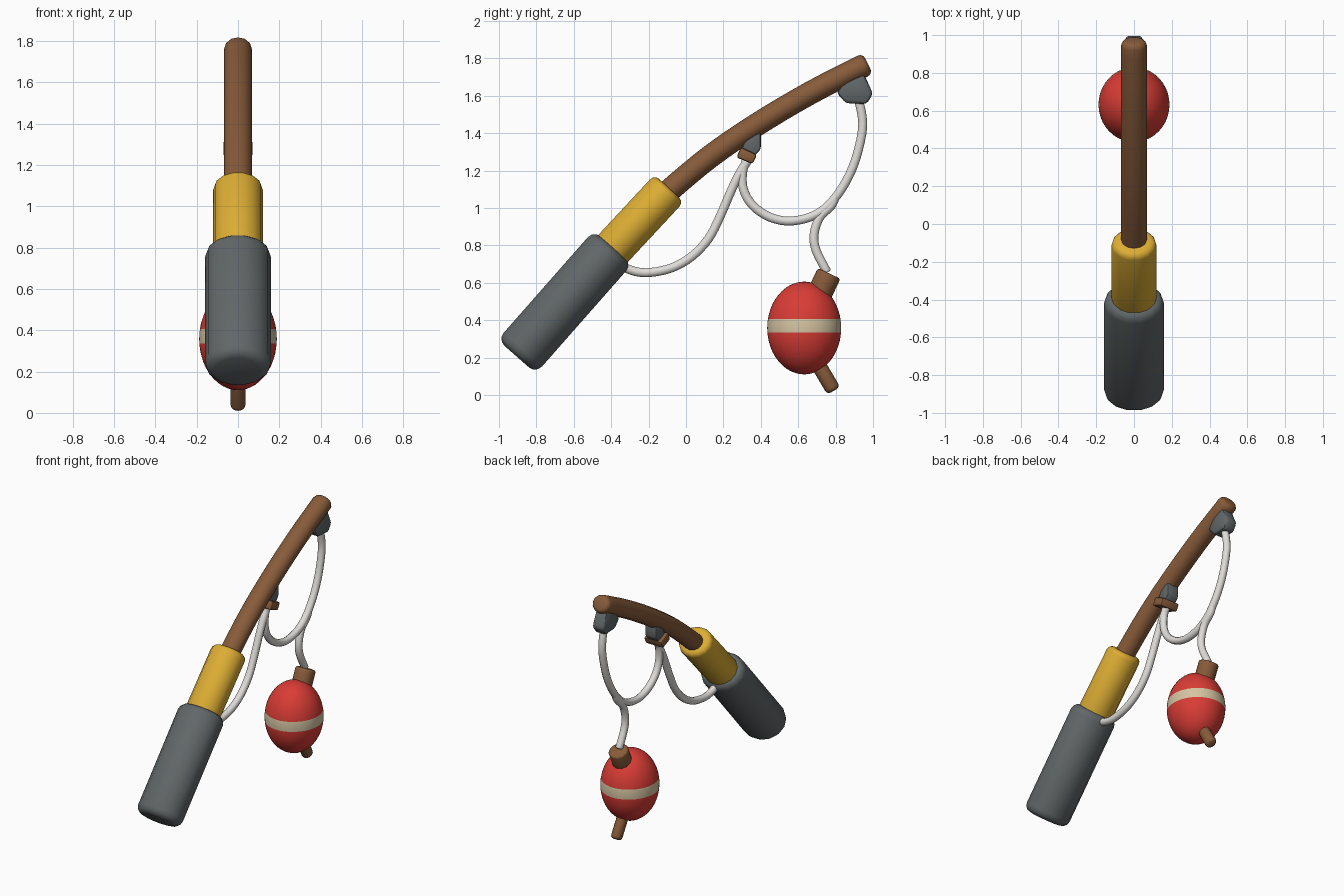
import bpy, bmesh, math
from mathutils import Vector

if "Cube" in bpy.data.objects:
    bpy.data.objects.remove(bpy.data.objects["Cube"])


def material(name, r, g, b):
    m = bpy.data.materials.new(name)
    m.diffuse_color = (r, g, b, 1)
    m.use_nodes = True
    m.node_tree.nodes["Principled BSDF"].inputs["Base Color"].default_value = m.diffuse_color
    return m


GREY = material("dark grey", 0.12, 0.135, 0.14)
GOLD = material("golden yellow", 0.72, 0.42, 0.035)
BROWN = material("wood brown", 0.245, 0.105, 0.042)
WHITE = material("line white", 0.74, 0.72, 0.69)
RED = material("float red", 0.70, 0.045, 0.036)
CREAM = material("stripe cream", 0.66, 0.55, 0.36)


def finish(bm, name, mats, angle=40):
    bmesh.ops.recalc_face_normals(bm, faces=bm.faces)
    me = bpy.data.meshes.new(name)
    bm.to_mesh(me)
    bm.free()
    for m in mats:
        me.materials.append(m)
    if angle:
        me.shade_smooth()
        me.set_sharp_from_angle(angle=math.radians(angle))
    ob = bpy.data.objects.new(name, me)
    bpy.context.collection.objects.link(ob)
    return ob


def smooth_path(pts, n):
    """Catmull-Rom samples through (y, z) points."""
    p = [Vector(q) for q in pts]
    p = [2 * p[0] - p[1]] + p + [2 * p[-1] - p[-2]]
    out = []
    for i in range(1, len(p) - 2):
        a, b, c, d = p[i - 1:i + 3]
        for k in range(n):
            t = k / n
            out.append(0.5 * (2 * b + (c - a) * t + (2 * a - 5 * b + 4 * c - d) * t * t
                              + (3 * b - a - 3 * c + d) * t ** 3))
    return out + [p[-2]]


def sweep(name, pts, rx, rp, rnd, mat, sides=14, n=1):
    """Oval section swept along a path in the x = 0 plane, with rounded ends."""
    path = smooth_path(pts, n) if n > 1 else [Vector(q) for q in pts]
    tan = [(path[min(i + 1, len(path) - 1)] - path[max(i - 1, 0)]).normalized()
           for i in range(len(path))]
    path[0] = path[0] + tan[0] * rnd
    path[-1] = path[-1] - tan[-1] * rnd
    rings = [(c, t, 0.0) for c, t in zip(path, tan)]
    for a in (30, 60, 90):
        a = math.radians(a)
        out, inset = rnd * math.sin(a), rnd * (1 - math.cos(a))
        rings.insert(0, (path[0] - tan[0] * out, tan[0], inset))
        rings.append((path[-1] + tan[-1] * out, tan[-1], inset))
    bm = bmesh.new()
    loops = []
    for c, t, inset in rings:
        loop = []
        for k in range(sides):
            a = 2 * math.pi * k / sides
            x, s = (rx - inset) * math.cos(a), (rp - inset) * math.sin(a)
            loop.append(bm.verts.new((x, c.x - t.y * s, c.y + t.x * s)))
        loops.append(loop)
    for l0, l1 in zip(loops, loops[1:]):
        for k in range(sides):
            j = (k + 1) % sides
            bm.faces.new((l0[k], l0[j], l1[j], l1[k]))
    bm.faces.new(loops[0])
    bm.faces.new(loops[-1])
    return finish(bm, name, [mat])


def plate(name, outline, half, bevel, mat):
    """Side outline (y, z) extruded across x, edges softened."""
    bm = bmesh.new()
    f = bm.faces.new([bm.verts.new((-half, y, z)) for y, z in outline])
    r = bmesh.ops.extrude_face_region(bm, geom=[f])
    bmesh.ops.translate(bm, vec=(2 * half, 0, 0),
                        verts=[v for v in r["geom"] if isinstance(v, bmesh.types.BMVert)])
    bmesh.ops.recalc_face_normals(bm, faces=bm.faces)
    bmesh.ops.bevel(bm, geom=bm.edges[:], offset=bevel, segments=2, profile=0.5,
                    affect='EDGES')
    return finish(bm, name, [mat])


# handle and rod
sweep("grip", [(-0.905, 0.205), (-0.39, 0.79)], 0.16, 0.14, 0.05, GREY)
sweep("collar", [(-0.43, 0.74), (-0.09, 1.105)], 0.12, 0.11, 0.035, GOLD)
sweep("rod", [(-0.16, 1.03), (-0.07, 1.11), (0.13, 1.275), (0.37, 1.44),
              (0.665, 1.615), (0.972, 1.772)], 0.068, 0.062, 0.03, BROWN, 12, 4)

# line guides under the rod
plate("tip_guide", [(0.805, 1.615), (0.855, 1.56), (0.965, 1.555), (1.0, 1.61),
                    (0.95, 1.72), (0.86, 1.70)], 0.045, 0.018, GREY)
plate("middle_guide", [(0.295, 1.31), (0.36, 1.27), (0.40, 1.315), (0.40, 1.40),
                       (0.33, 1.40)], 0.045, 0.012, GREY)
plate("middle_guide_tie", [(0.27, 1.27), (0.355, 1.235), (0.38, 1.285), (0.293, 1.325)],
      0.07, 0.012, BROWN)

# fishing line: handle to middle guide, middle guide to tip, and drop to float
sweep("line_lower", [(-0.35, 0.69), (-0.27, 0.66), (-0.19, 0.655), (-0.075, 0.68),
                     (0.03, 0.74), (0.12, 0.835), (0.18, 0.95), (0.245, 1.10),
                     (0.29, 1.19), (0.335, 1.26)], 0.025, 0.025, 0.01, WHITE, 10, 4)
sweep("line_upper", [(0.325, 1.26), (0.303, 1.19), (0.307, 1.10), (0.355, 1.015),
                     (0.45, 0.95), (0.567, 0.93), (0.705, 0.97), (0.81, 1.07),
                     (0.893, 1.22), (0.94, 1.395), (0.94, 1.50), (0.91, 1.62)],
      0.025, 0.025, 0.01, WHITE, 10, 4)
sweep("line_drop", [(0.80, 1.06), (0.775, 1.01), (0.715, 0.95), (0.685, 0.86),
                    (0.695, 0.775), (0.755, 0.655)], 0.025, 0.025, 0.01, WHITE, 10, 4)

# float: faceted egg with a cut stripe coloured by height
bm = bmesh.new()
bmesh.ops.create_icosphere(bm, subdivisions=4, radius=1)
for v in bm.verts:
    v.co = (v.co.x * 0.188, 0.632 + v.co.y * 0.198, 0.358 + v.co.z * 0.248)
LOW, HIGH = 0.335, 0.405
for z in (LOW, HIGH):
    bmesh.ops.bisect_plane(bm, geom=bm.verts[:] + bm.edges[:] + bm.faces[:],
                           plane_co=(0, 0, z), plane_no=(0, 0, 1))
for f in bm.faces:
    f.material_index = int(LOW < f.calc_center_median().z < HIGH)
finish(bm, "float_body", [RED, CREAM])

# float cap and tail peg
sweep("float_cap", [(0.69, 0.49), (0.765, 0.65)], 0.067, 0.067, 0.015, BROWN, 12)
sweep("float_peg", [(0.65, 0.26), (0.79, 0.022)], 0.037, 0.04, 0.022, BROWN, 12)
